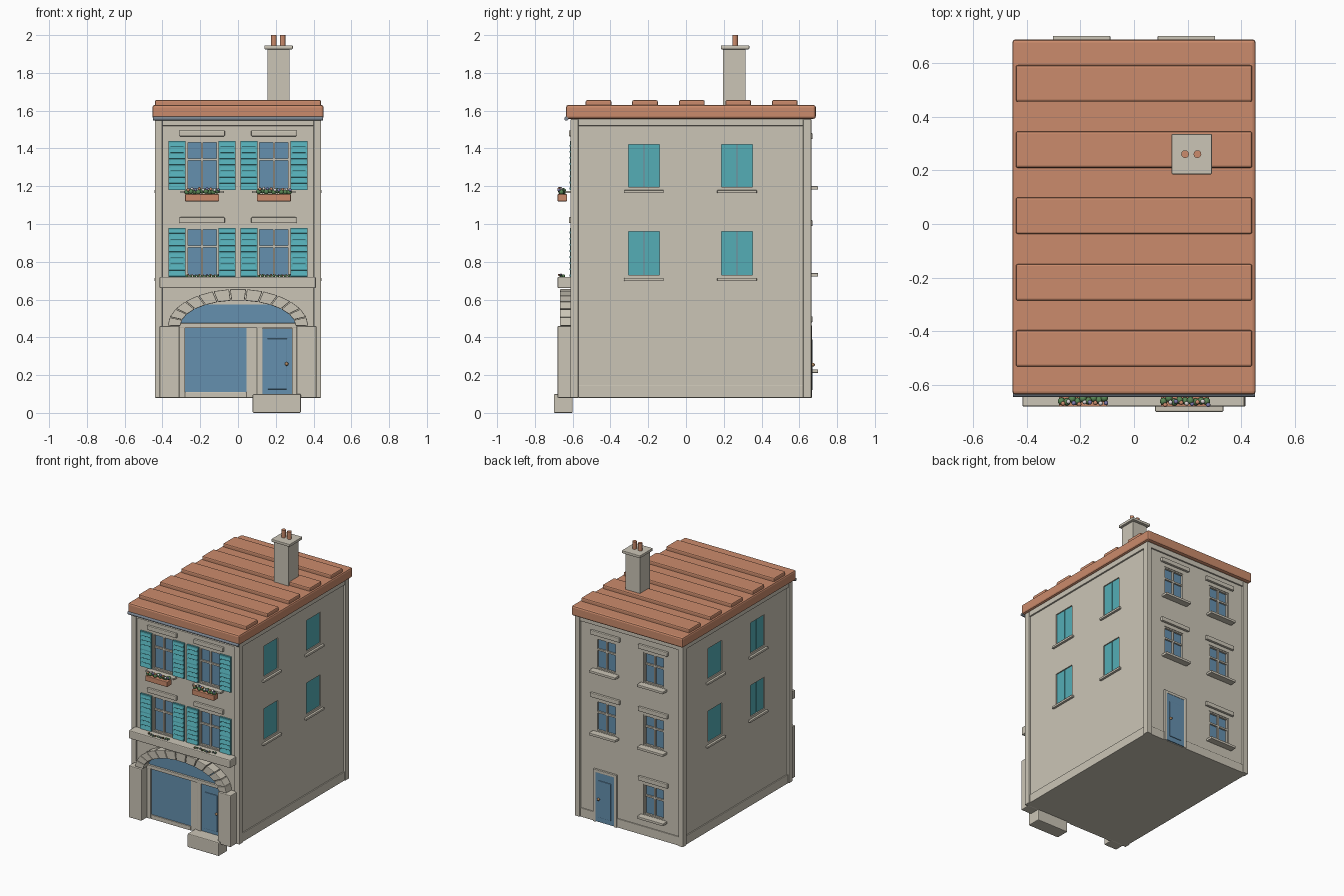
import bpy, bmesh, math, random
from mathutils import Matrix, Vector

if "Cube" in bpy.data.objects:
    bpy.data.objects.remove(bpy.data.objects["Cube"])

random.seed(4)


def material(name, r, g, b):
    m = bpy.data.materials.new(name)
    m.diffuse_color = (r, g, b, 1)
    m.use_nodes = True
    m.node_tree.nodes["Principled BSDF"].inputs["Base Color"].default_value = m.diffuse_color
    return m


STONE = material("warm stone", 0.60, 0.56, 0.47)
TILE = material("terracotta", 0.60, 0.26, 0.15)
TEAL = material("teal paint", 0.09, 0.42, 0.47)
GLASS = material("blue glass", 0.13, 0.28, 0.43)
GREY = material("gutter grey", 0.20, 0.24, 0.29)
GREEN = material("leaf green", 0.10, 0.24, 0.09)
WHITE = material("white petals", 0.70, 0.66, 0.66)
VIOLET = material("violet petals", 0.20, 0.20, 0.42)
BRASS = material("brass", 0.42, 0.25, 0.13)


def finish(name, bm, mat, bevel=0, smooth=False):
    bmesh.ops.recalc_face_normals(bm, faces=bm.faces)
    me = bpy.data.meshes.new(name)
    bm.to_mesh(me)
    bm.free()
    me.materials.append(mat)
    if smooth:
        for p in me.polygons:
            p.use_smooth = len(p.vertices) <= 4
    ob = bpy.data.objects.new(name, me)
    bpy.context.collection.objects.link(ob)
    if bevel:
        b = ob.modifiers.new("soft edges", 'BEVEL')
        b.width = bevel
        b.segments = 2
    return ob


def boxes(name, items, mat, bevel=0):
    """Boxes given as (x0, x1, y0, y1, z0, z1), joined in one object."""
    bm = bmesh.new()
    for x0, x1, y0, y1, z0, z1 in items:
        mid = Vector(((x0 + x1) / 2, (y0 + y1) / 2, (z0 + z1) / 2))
        size = (abs(x1 - x0), abs(y1 - y0), abs(z1 - z0), 1)
        bmesh.ops.create_cube(bm, size=1, matrix=Matrix.Translation(mid) @ Matrix.Diagonal(size))
    return finish(name, bm, mat, bevel)


def cylinders(name, items, r, h, mat, rot=Matrix()):
    bm = bmesh.new()
    for p in items:
        bmesh.ops.create_cone(bm, cap_ends=True, segments=12, radius1=r, radius2=r, depth=h,
                              matrix=Matrix.Translation(p) @ rot)
    return finish(name, bm, mat, smooth=False)


def balls(name, items, mat):
    bm = bmesh.new()
    for p, r in items:
        bmesh.ops.create_icosphere(bm, subdivisions=2, radius=r, matrix=Matrix.Translation(p))
    return finish(name, bm, mat, smooth=True)


def prisms(name, outlines, y0, y1, mat, bevel=0):
    """Outlines in the x-z plane pushed from y0 to y1."""
    bm = bmesh.new()
    for pts in outlines:
        f = bm.faces.new([bm.verts.new((x, y0, z)) for x, z in pts])
        ext = bmesh.ops.extrude_face_region(bm, geom=[f])
        bmesh.ops.translate(bm, vec=(0, y1 - y0, 0),
                            verts=[v for v in ext['geom'] if isinstance(v, bmesh.types.BMVert)])
    return finish(name, bm, mat, bevel)


FRONT, BACK, SIDE = -0.60, 0.65, 0.425
cuts = []

# windows on the front and back walls: recess, glass, bars, lintel
W = 0.084


def window(label, cx, z0, z1, wall, s):
    def y(d):
        return wall + s * d
    cuts.append((cx - W, cx + W, y(-0.025), y(0.05), z0, z1))
    boxes(label + "_glass", [(cx - W, cx + W, y(-0.03), y(-0.018), z0, z1)], GLASS)
    zm = z0 + (z1 - z0) * 0.62
    bars = [(cx - 0.006, cx + 0.006, y(-0.02), y(-0.006), z0, z1),
            (cx - W, cx + W, y(-0.02), y(-0.006), zm - 0.006, zm + 0.006)]
    for e in (-1, 1):
        bars.append((cx + e * W, cx + e * (W - 0.009), y(-0.02), y(-0.004), z0, z1))
    for z in (z0, z1 - 0.009):
        bars.append((cx - W, cx + W, y(-0.02), y(-0.004), z, z + 0.009))
    boxes(label + "_bars", bars, STONE)
    boxes(label + "_lintel", [(cx - 0.12, cx + 0.12, wall, y(0.02), z1 + 0.024, z1 + 0.056)], STONE, 0.005)


def shutters(label, cx, z0, z1):
    parts = []
    for e in (-1, 1):
        a, b = sorted((cx + e * 0.088, cx + e * 0.178))
        parts.append((a + 0.006, b - 0.006, FRONT, FRONT - 0.008, z0, z1))
        for x in (a, b - 0.010):
            parts.append((x, x + 0.010, FRONT, FRONT - 0.013, z0, z1))
        for z in (z0, (z0 + z1) / 2 - 0.006, z1 - 0.012):
            parts.append((a, b, FRONT, FRONT - 0.013, z, z + 0.012))
    boxes(label + "_shutters", parts, TEAL)
    # sloping slats
    bm = bmesh.new()
    n = 8
    for e in (-1, 1):
        for i in range(n):
            z = z0 + (i + 0.5) * (z1 - z0) / n
            m = (Matrix.Translation((cx + e * 0.133, FRONT - 0.011, z)) @ Matrix.Rotation(-0.3, 4, 'X')
                 @ Matrix.Diagonal((0.084, 0.006, 0.028, 1)))
            bmesh.ops.create_cube(bm, size=1, matrix=m)
    finish(label + "_slats", bm, TEAL)


def planting(label, cx, z, r):
    leaf, petals = [], {TILE: [], WHITE: [], VIOLET: []}
    for i in range(9):
        x = cx - 0.08 + i * 0.02
        leaf.append(((x, -0.655 + random.uniform(-0.008, 0.008), z + random.uniform(0, r * 0.6)), r))
        kind = list(petals)[i % 3]
        petals[kind].append(((x + 0.006, -0.668 + random.uniform(-0.006, 0.008), z + r * random.uniform(0.8, 1.4)), r * 0.6))
    balls(label + "_leaves", leaf, GREEN)
    for m, items in petals.items():
        balls(label + "_" + m.name.replace(" ", "_"), items, m)


for cx in (-0.19, 0.19):
    tag = "left" if cx < 0 else "right"
    for floor, z0, z1 in (("middle", 0.72, 0.98), ("upper", 1.18, 1.44)):
        window(f"{floor}_{tag}", cx, z0, z1, FRONT, -1)
        shutters(f"{floor}_{tag}", cx, z0, z1)
    boxes(f"{tag}_front_sill", [(cx - 0.115, cx + 0.115, -0.64, FRONT, 1.163, 1.176)], STONE)
    boxes(f"{tag}_flower_box", [(cx - 0.09, cx + 0.09, -0.68, -0.63, 1.12, 1.158)], TILE, 0.004)
    planting(f"upper_{tag}_flowers", cx, 1.168, 0.014)
    planting(f"middle_{tag}_flowers", cx, 0.722, 0.008)

for i, (cx, z0) in enumerate([(-0.195, 0.23), (-0.195, 0.74), (-0.195, 1.20), (0.195, 0.74), (0.195, 1.20)]):
    window(f"back_{i}", cx, z0, z0 + 0.225, BACK, 1)
    boxes(f"back_{i}_sill", [(cx - 0.107, cx + 0.107, BACK, 0.70, z0 - 0.018, z0)], STONE, 0.003)

# closed shutters and sills on both side walls
leaves, sills, seams = [], [], []
for s in (-1, 1):
    for cy in (-0.223, 0.27):
        for z0, z1 in ((0.73, 0.96), (1.195, 1.42)):
            cuts.append((s * (SIDE - 0.018), s * 0.5, cy - 0.082, cy + 0.082, z0, z1))
            seams.append((s * (SIDE - 0.03), s * (SIDE - 0.015), cy - 0.082, cy + 0.082, z0, z1))
            for e in (-1, 1):
                leaves.append((s * (SIDE - 0.02), s * (SIDE - 0.008), cy + e * 0.002, cy + e * 0.082, z0, z1))
            sills.append((s * SIDE, s * 0.443, cy - 0.105, cy + 0.105, z0 - 0.032, z0 - 0.016))
boxes("side_shutters", leaves, TEAL)
boxes("side_shutter_backing", seams, GREY)
boxes("side_sills", sills, STONE, 0.003)

# house body with window recesses cut out
body = boxes("walls", [(-SIDE, SIDE, FRONT, BACK, 0.08, 1.57)], STONE)
cutter = boxes("window_cutter", cuts, STONE)
cutter.hide_render = True
cut = body.modifiers.new("openings", 'BOOLEAN')
cut.operation, cut.solver, cut.object = 'DIFFERENCE', 'EXACT', cutter
bpy.context.view_layer.objects.active = body
bpy.ops.object.modifier_apply(modifier=cut.name)
bpy.data.objects.remove(cutter)

# corner strips, plinth and cornice
boxes("corner_strips", [(s * 0.40, s * 0.44, y0, y1, 0.08, 1.555) for s in (-1, 1)
                        for y0, y1 in ((-0.612, -0.57), (0.62, 0.664))], STONE, 0.004)
boxes("plinth", [(-0.433, 0.433, -0.57, 0.657, 0.08, 0.145)], STONE, 0.003)
boxes("cornice", [(-0.436, 0.436, -0.608, 0.66, 1.52, 1.56)], STONE, 0.004)

# roof slab, raised tile rows, gutter
boxes("roof", [(-0.453, 0.453, -0.635, 0.687, 1.557, 1.63)], TILE, 0.012)
boxes("roof_rows", [(-0.44, 0.44, y - 0.068, y + 0.068, 1.62, 1.656)
                    for y in (-0.463, -0.217, 0.031, 0.277, 0.523)], TILE, 0.008)
cylinders("gutter", [(0, -0.633, 1.558)], 0.011, 0.90, GREY, Matrix.Rotation(math.pi / 2, 4, 'Y'))

# chimney
boxes("chimney_stack", [(0.155, 0.272, 0.197, 0.315, 1.60, 1.93)], STONE)
boxes("chimney_cap", [(0.14, 0.29, 0.185, 0.335, 1.925, 1.945)], STONE, 0.004)
cylinders("chimney_pots", [(0.19, 0.26, 1.965), (0.236, 0.26, 1.965)], 0.0145, 0.07, TILE)

# shop front: pillars, band, arch stones
boxes("shop_pillars", [(-0.415, -0.31, -0.68, FRONT, 0.08, 0.46), (0.31, 0.415, -0.68, FRONT, 0.08, 0.46)], STONE, 0.005)
boxes("shop_band", [(-0.415, 0.412, -0.68, FRONT, 0.66, 0.72)], STONE, 0.006)


def on_arch(a, w, h):
    return (w * math.cos(a), 0.46 + h * math.sin(a))


stones = []
N = 13
for i in range(N):
    a, b = (math.pi * (i + k) / N for k in (0.03, 0.97))
    stones.append([on_arch(a, 0.305, 0.135), on_arch(a, 0.372, 0.196),
                   on_arch(b, 0.372, 0.196), on_arch(b, 0.305, 0.135)])
prisms("arch_stones", stones, -0.668, FRONT, STONE, 0.004)

# arched fanlight and shop glazing
fan = [(0.305 * math.cos(a), min(0.575, 0.46 + 0.137 * math.sin(a)))
       for a in (math.pi * i / 24 for i in range(25))]
prisms("fanlight", [fan], -0.607, FRONT, GLASS)
boxes("shop_glass", [(-0.28, 0.045, -0.607, FRONT, 0.11, 0.45)], GLASS)
boxes("shop_frame", [(-0.31, -0.28, -0.617, FRONT, 0.08, 0.46), (0.045, 0.10, -0.612, FRONT, 0.08, 0.46),
                     (0.10, 0.13, -0.618, FRONT, 0.08, 0.46), (0.285, 0.31, -0.618, FRONT, 0.08, 0.46),
                     (-0.28, 0.045, -0.615, FRONT, 0.08, 0.11), (-0.31, 0.31, -0.622, FRONT, 0.45, 0.475)], STONE, 0.002)


def door(label, x0, x1, z0, z1, wall, s):
    boxes(label, [(x0, x1, wall, wall + s * 0.009, z0, z1)], GLASS)
    boxes(label + "_panel", [(x0 + 0.025, x1 - 0.025, wall, wall + s * 0.014, z0 + 0.035, z1 - 0.055)], GLASS, 0.003)
    balls(label + "_knob", [((x1 - 0.028, wall + s * 0.018, (z0 + z1) / 2 - 0.01), 0.010)], BRASS)


door("shop_door", 0.13, 0.285, 0.09, 0.448, FRONT, -1)
boxes("doorstep", [(0.078, 0.333, -0.70, FRONT, 0, 0.10)], STONE, 0.006)

# back door with its surround
door("back_door", 0.12, 0.27, 0.085, 0.445, BACK + 0.005, 1)
boxes("back_door_frame", [(0.10, 0.12, BACK, 0.666, 0.08, 0.465), (0.27, 0.29, BACK, 0.666, 0.08, 0.465),
                          (0.10, 0.29, BACK, 0.666, 0.445, 0.465)], STONE, 0.002)
